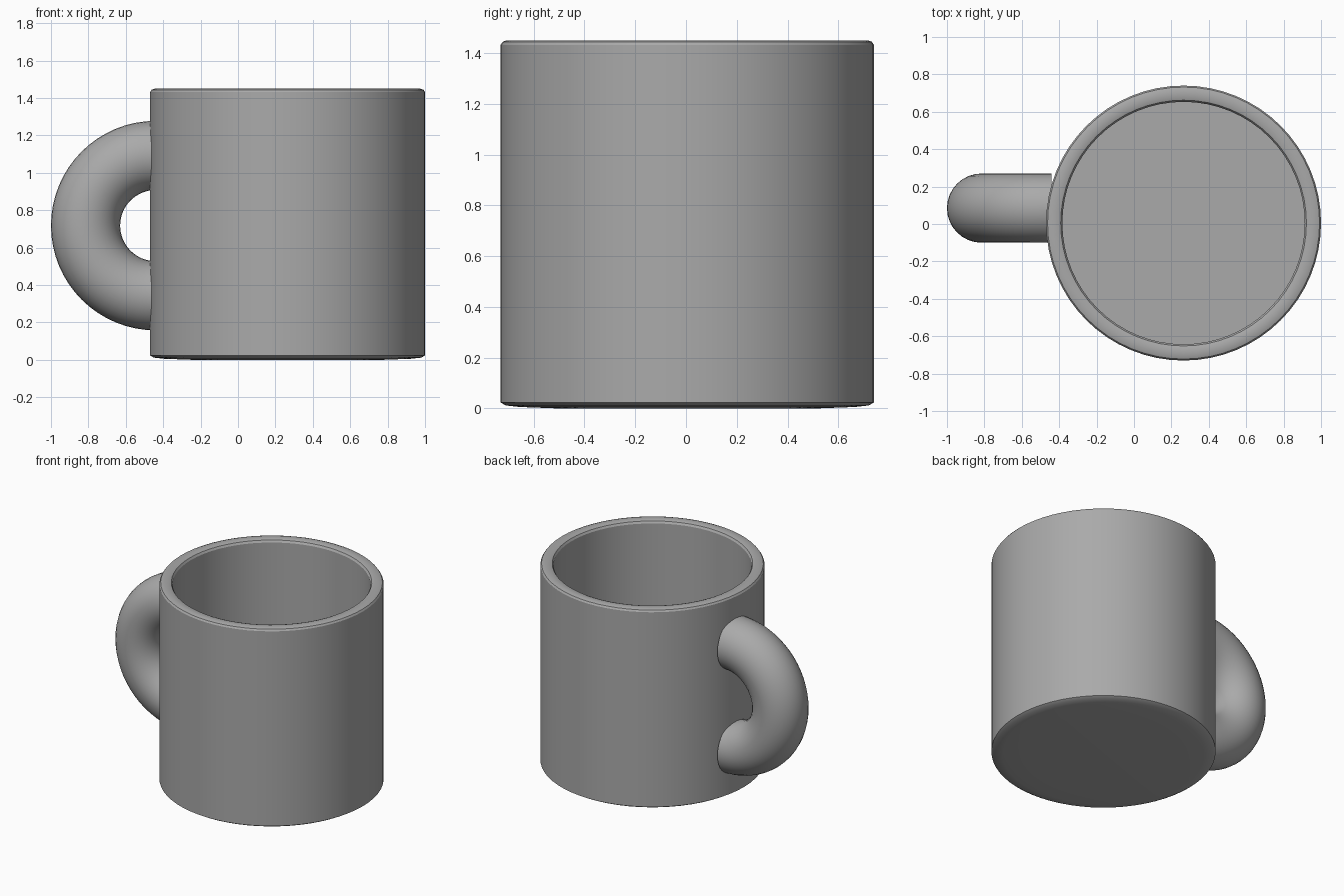
import bpy, bmesh
from math import pi, sin, cos
from mathutils import Matrix, Vector

cube = bpy.data.objects.get("Cube")
if cube:
    bpy.data.objects.remove(cube, do_unlink=True)

# Single clay grey material
GREY = (0.4, 0.4, 0.4, 1)
clay = bpy.data.materials.new("clay grey")
clay.use_nodes = True
clay.diffuse_color = GREY
clay.node_tree.nodes["Principled BSDF"].inputs["Base Color"].default_value = GREY


def spin_part(name, profile, closed, axis, centre, angle, steps):
    """Revolve a profile (local x, y, z points) and make an object of it."""
    bm = bmesh.new()
    verts = [bm.verts.new(p) for p in profile]
    edges = [bm.edges.new(pair) for pair in zip(verts, verts[1:])]
    if closed:
        edges.append(bm.edges.new((verts[-1], verts[0])))
    bmesh.ops.spin(bm, geom=verts + edges, cent=(0, 0, 0), axis=axis,
                   angle=angle, steps=steps)
    bmesh.ops.remove_doubles(bm, verts=bm.verts, dist=0.0001)
    if closed:
        bmesh.ops.holes_fill(bm, edges=[e for e in bm.edges if e.is_boundary])
    bmesh.ops.recalc_face_normals(bm, faces=bm.faces)
    mesh = bpy.data.meshes.new(name)
    bm.to_mesh(mesh)
    bm.free()
    mesh.materials.append(clay)
    obj = bpy.data.objects.new(name, mesh)
    obj.location = centre
    bpy.context.collection.objects.link(obj)
    bpy.ops.object.select_all(action='DESELECT')
    obj.select_set(True)
    bpy.context.view_layer.objects.active = obj
    bpy.ops.object.shade_smooth_by_angle(angle=pi / 6)
    return obj


# Cup: slightly domed base, straight wall, rounded rim, hollow inside
cup_profile = [(0, 0), (0.5, 0), (0.66, 0.006), (0.715, 0.012), (0.735, 0.024),
               (0.735, 1.432), (0.727, 1.444), (0.71, 1.45), (0.675, 1.45),
               (0.657, 1.444), (0.648, 1.43), (0.648, 0.085), (0, 0.085)]
spin_part("cup_body", [(r, 0, z) for r, z in cup_profile], False,
          (0, 0, 1), (0.265, 0.005, 0), 2 * pi, 64)

# Handle: half ring, set a little behind the middle
RING, TUBE, SIDES = 0.375, 0.185, 32
section = [(TUBE * cos(2 * pi * i / SIDES) * 0, TUBE * sin(2 * pi * i / SIDES),
            RING + TUBE * cos(2 * pi * i / SIDES)) for i in range(SIDES)]
spin_part("handle", section, True, (0, -1, 0), (-0.44, 0.085, 0.718), pi, 32)
